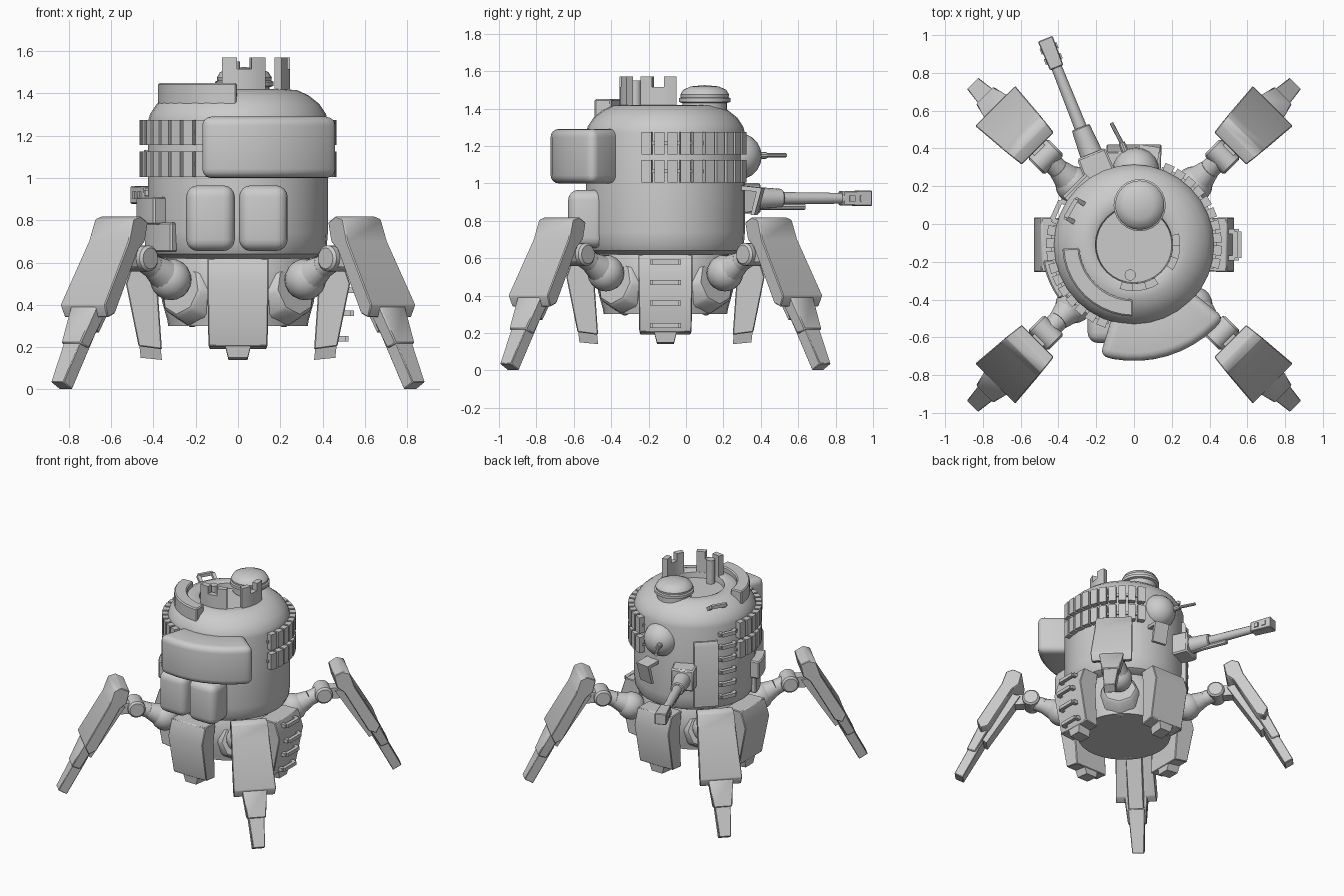
import bpy, bmesh
from math import radians, cos, sin, pi, sqrt
from mathutils import Vector, Matrix

if "Cube" in bpy.data.objects:
    bpy.data.objects.remove(bpy.data.objects["Cube"])

CY = -0.11                     # the hull axis
DIAG = (45, 135, 225, 315)


def P(a, r, z, side=0.0):
    """Point at angle a, radius r, height z, shifted sideways."""
    c, s = cos(radians(a)), sin(radians(a))
    return Vector((r * c - side * s, CY + r * s + side * c, z))


def finish(name, bm, bevel=0, segs=1, smooth=35):
    bmesh.ops.recalc_face_normals(bm, faces=bm.faces)
    if bevel:
        edges = [e for e in bm.edges if e.is_manifold and e.calc_face_angle() > 0.6]
        bmesh.ops.bevel(bm, geom=edges, offset=bevel, segments=segs, profile=0.5,
                        affect='EDGES', clamp_overlap=True)
    me = bpy.data.meshes.new(name)
    bm.to_mesh(me)
    bm.free()
    for p in me.polygons:
        p.use_smooth = True
    me.set_sharp_from_angle(angle=radians(smooth))
    ob = bpy.data.objects.new(name, me)
    bpy.context.collection.objects.link(ob)
    return ob


def lathe(name, prof, center, n=32):
    bm = bmesh.new()
    rings = []
    for r, z in prof:
        if r == 0:
            rings.append([bm.verts.new((center[0], center[1], z))] * n)
        else:
            rings.append([bm.verts.new((center[0] + r * cos(2 * pi * i / n),
                                        center[1] + r * sin(2 * pi * i / n), z)) for i in range(n)])
    for a, b in zip(rings, rings[1:]):
        for i in range(n):
            j = (i + 1) % n
            bm.faces.new(list(dict.fromkeys((a[i], a[j], b[j], b[i]))))
    return finish(name, bm)


def rods(name, parts, n=12, bevel=0):
    """Tapered rods (start, end, radius, end radius); n = 4 gives square bars."""
    bm = bmesh.new()
    for p, q, r0, r1 in parts:
        p, q = Vector(p), Vector(q)
        d = q - p
        k = sqrt(2) if n == 4 else 1
        m = Matrix.Translation((p + q) / 2) @ d.to_track_quat('Z', 'Y').to_matrix().to_4x4()
        if n == 4:
            m = m @ Matrix.Rotation(pi / 4, 4, 'Z')
        bmesh.ops.create_cone(bm, cap_ends=True, segments=n, radius1=r0 * k, radius2=r1 * k,
                              depth=d.length, matrix=m)
    return finish(name, bm, bevel)


def ball(name, c, r, n=20):
    bm = bmesh.new()
    bmesh.ops.create_uvsphere(bm, u_segments=n, v_segments=n // 2, radius=r, matrix=Matrix.Translation(c))
    return finish(name, bm)


def plate(name, a, prof, bevel=0):
    """Closed (radius, height, half width) outline facing angle a."""
    bm = bmesh.new()
    L = [bm.verts.new(P(a, r, z, w)) for r, z, w in prof]
    R = [bm.verts.new(P(a, r, z, -w)) for r, z, w in prof]
    bm.faces.new(L)
    bm.faces.new(R)
    for i in range(len(L)):
        j = (i + 1) % len(L)
        bm.faces.new((L[i], L[j], R[j], R[i]))
    return finish(name, bm, bevel)


def arcs(name, blocks, bevel=0, segs=1):
    """Curved blocks (r0, r1, z0, z1, a0, a1, steps)."""
    bm = bmesh.new()
    for r0, r1, z0, z1, a0, a1, n in blocks:
        rows = []
        for i in range(n + 1):
            a = a0 + (a1 - a0) * i / n
            rows.append([bm.verts.new(P(a, r, z)) for r, z in ((r0, z0), (r1, z0), (r1, z1), (r0, z1))])
        bm.faces.new(rows[0])
        bm.faces.new(rows[-1])
        for s, t in zip(rows, rows[1:]):
            for k in range(4):
                bm.faces.new((s[k], s[(k + 1) % 4], t[(k + 1) % 4], t[k]))
    return finish(name, bm, bevel, segs)


def rung(name, a, r, z, half=0.07, out=0.035):
    b = 0.013
    pts = [P(a, r - 0.02, z, half), P(a, r + out, z, half), P(a, r + out, z, -half), P(a, r - 0.02, z, -half)]
    rods(name, [(p, q, b, b) for p, q in zip(pts, pts[1:])], 4)


# Turret hull and lower chassis
lathe("turret_hull", [(0, .62), (.36, .62), (.40, .64), (.42, .68), (.425, .74), (.425, 1.27), (.415, 1.305),
                      (.385, 1.35), (.335, 1.39), (.28, 1.415), (.225, 1.42), (.205, 1.41), (.20, 1.37), (0, 1.37)],
      (0, CY))
lathe("chassis", [(0, .30), (.33, .30), (.335, .33), (.36, .42), (.37, .56), (.33, .64), (0, .64)], (0, CY))

# Skirt plates on the four sides
for a in (0, 90, 180, 270):
    plate("skirt_plate", a, [(.36, .62, .14), (.49, .62, .145), (.53, .50, .145), (.47, .205, .14),
                             (.36, .19, .135), (.38, .48, .14)], .005)
    plate("skirt_tab", a, [(.47, .24, .07), (.46, .15, .045), (.36, .14, .045), (.37, .24, .07)])
for z, r in ((.58, .50), (.47, .52), (.36, .50), (.24, .475)):
    rung("skirt_rung", 0, r, z)

# Legs
for a in DIAG:
    rods("hip_socket", [(P(a, .26, .44), P(a, .385, .47), .16, .13)], 8, .012)
    ball("hip_ball", P(a, .45, .52), .098)
    rods("hip_arm", [(P(a, .47, .53), P(a, .57, .58), .085, .055), (P(a, .57, .58), P(a, .66, .62), .055, .05)], 16)
    rods("knee_joint", [(P(a, .66, .62, -.075), P(a, .66, .62, .075), .062, .062)], 16, .012)
    rods("knee_link", [(P(a, .66, .62), P(a, .80, .62), .04, .04)], 4)
    plate("leg_armour", a, [(.72, .79, .12), (.78, .82, .128), (.83, .805, .128), (.865, .70, .135), (1.04, .40, .15),
                            (1.015, .34, .145), (.96, .36, .14), (.79, .66, .125), (.74, .70, .12)], .005)
    plate("leg_inner_strut", a, [(.74, .64, .055), (.80, .66, .06), (1.02, .30, .06), (.98, .27, .05)])
    plate("lower_leg", a, [(.93, .42, .09), (1.02, .42, .09), (1.12, .22, .065), (1.06, .195, .065)], .006)
    plate("foot", a, [(1.00, .28, .06), (1.07, .30, .06), (1.21, .035, .042), (1.15, 0, .042)], .004)

# Front stowage bag and two canisters
arcs("stowage_bag", [(.36, .615, 1.0, 1.29, -107, -39, 10)], .065, 4)
for x in (-.13, .12):
    bm = bmesh.new()
    bmesh.ops.create_cube(bm, size=1, matrix=Matrix.Translation((x, -.53, .81)) @ Matrix.Diagonal((.23, .20, .31, 1)))
    finish("canister", bm, .055, 4)

# Armour tile rows on both flanks
for side, a0, a1 in (("right", -17, 70), ("left", 166, 252)):
    n = 10
    step = (a1 - a0) / n
    arcs(side + "_tiles", [(.42, .465, z, z + .12, a0 + step * (i + .12), a0 + step * (i + .88), 1)
                           for i in range(n) for z in (1.005, 1.155)])
    arcs(side + "_tile_rails", [(.42, .44, z, z + .02, a0, a1, 12) for z in (1.055, 1.205)])

# Curved side shield, back panel and ladder
arcs("side_shield", [(.41, .49, .78, .91, 190, 216, 5), (.41, .455, .65, .79, 194, 226, 6)], .008)
plate("back_panel", 135, [(.36, 1.17, .085), (.435, 1.17, .085), (.45, 1.14, .085), (.45, .68, .085), (.36, .66, .085)])
for i in range(6):
    rung("ladder_rung", 156, .42, .74 + i * .095, .055, .03)
hp = [P(150, r, z, s) for r, z, s in ((.33, 1.37, .055), (.385, 1.41, .055), (.385, 1.41, -.055), (.33, 1.37, -.055))]
rods("roof_handle", [(p, q, .012, .012) for p, q in zip(hp, hp[1:] + hp[:1])], 4)

# Main gun
g0 = Vector((-.19, .28, .92))
gd = Vector((-.28, .70, 0)).normalized()
G = lambda t, h=0: g0 + gd * t + Vector((0, 0, h))
rods("gun_mount", [(G(-.08), G(.10), .085, .08)], 4, .01)
rods("gun_sleeve", [(G(.08), G(.25), .062, .05)], 12, .006)
rods("gun_barrel", [(G(.2), G(.64), .034, .028)], 12)
rods("gun_recoil_tube", [(G(.1, -.045), G(.38, -.045), .018, .018)], 8)
rods("muzzle_brake", [(G(.59), G(.755), .038, .042)], 4, .005)
gs = Vector((gd.y, -gd.x, 0))
rods("muzzle_ports", [(G(t) - gs * .048, G(t) + gs * .048, .016, .016) for t in (.64, .70)], 4)

# Ball mounted small gun with a folded bracket below
ball("small_gun_ball", (.01, .28, 1.145), .125)
rods("small_gun", [((-.03, .34, 1.145), (-.065, .43, 1.15), .022, .018),
                   ((-.06, .42, 1.15), (-.12, .535, 1.15), .011, .011)], 10)
plate("folded_bracket", 81, [(.40, .99, .055), (.53, .975, .055), (.49, .83, .055), (.47, .83, .055),
                             (.50, .955, .055), (.40, .965, .055)])

# Roof: cupola, battlements, curved bin and post
lathe("cupola", [(0, 1.38), (.12, 1.38), (.12, 1.43), (.138, 1.435), (.138, 1.455), (.128, 1.46), (.13, 1.475),
                 (.115, 1.50), (.075, 1.518), (0, 1.525)], (.03, .10), 24)
for a0, a1 in ((-108, -58), (-33, 14)):
    w = (a1 - a0) / 3
    arcs("roof_battlement", [(.205, .245, 1.39, 1.515, a0, a1, 6), (.205, .245, 1.515, 1.57, a0, a0 + w, 2),
                             (.205, .245, 1.515, 1.57, a1 - w, a1, 2)])
arcs("roof_bin", [(.29, .38, 1.34, 1.45, 183, 269, 10)], .008)
rods("roof_post", [((-.02, -.27, 1.36), (-.02, -.27, 1.55), .03, .03)], 12)
